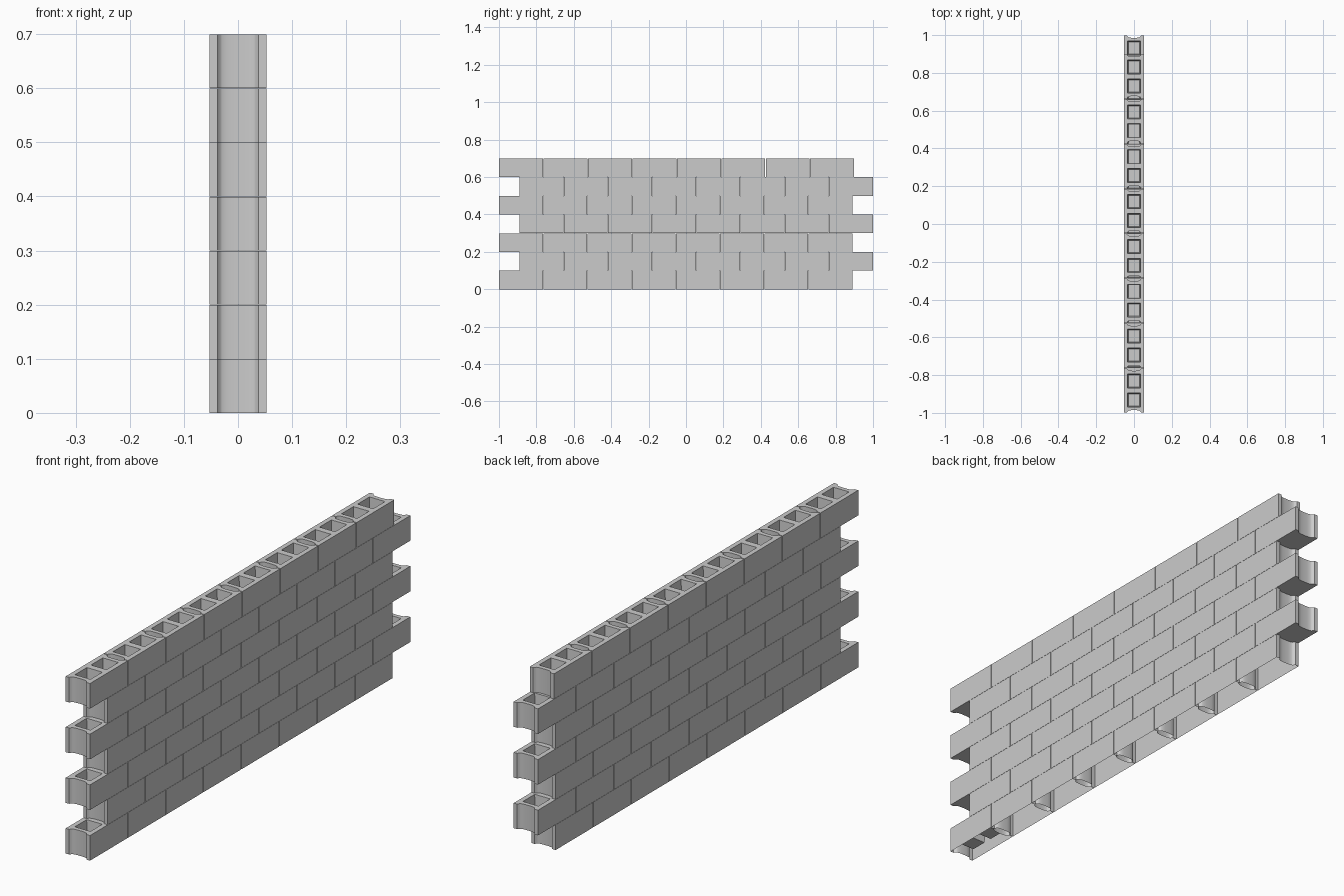
import bpy, bmesh, math

if "Cube" in bpy.data.objects:
    bpy.data.objects.remove(bpy.data.objects["Cube"])

HALF_W = 0.053      # half thickness of the wall
COURSE = 0.1        # course height
GAP = 0.003         # joint between blocks


def block_outline(length):
    """Plan of one block: flat flanges with a curved hollow at each end."""
    h = length / 2
    end = [(HALF_W, h), (0.038, h)]
    for i in range(9):
        x = 0.032 * math.cos(math.pi * i / 8)
        end.append((x, h - 0.013 * (1 - (x / 0.042) ** 4)))
    end += [(-0.038, h), (-HALF_W, h)]
    return end + [(-x, -y) for x, y in end]


def loop(bm, pts, z):
    vs = [bm.verts.new((x, y, z)) for x, y in pts]
    es = [bm.edges.new((vs[i], vs[(i + 1) % len(vs)])) for i in range(len(vs))]
    return vs, es


def bridge(bm, a, b):
    n = len(a)
    for i in range(n):
        j = (i + 1) % n
        bm.faces.new((a[i], a[j], b[j], b[i]))


def rect(cy, hx, hy):
    return [(hx, cy + hy), (-hx, cy + hy), (-hx, cy - hy), (hx, cy - hy)]


def block_mesh(name, length, cores=True, closed=True):
    bm = bmesh.new()
    pts = block_outline(length)
    height = COURSE - 0.0008
    top, edges = loop(bm, pts, height)
    base, _ = loop(bm, pts, 0)
    bridge(bm, base, top)
    if closed:
        bm.faces.new(base[::-1])
    # two tapered cores sunk into the top
    if cores:
        for cy in (-0.05, 0.05):
            rim, rim_edges = loop(bm, rect(cy, 0.034, 0.037), height)
            floor, _ = loop(bm, rect(cy, 0.029, 0.032), 0.025)
            bridge(bm, rim, floor)
            bm.faces.new(floor)
            edges += rim_edges
    bmesh.ops.triangle_fill(bm, use_beauty=True, use_dissolve=False, edges=edges)
    bmesh.ops.recalc_face_normals(bm, faces=bm.faces)
    for f in bm.faces:
        f.smooth = True
    mesh = bpy.data.meshes.new(name)
    bm.to_mesh(mesh)
    bm.free()
    mesh.set_sharp_from_angle(angle=math.radians(30))
    return mesh


PITCH, TOP_PITCH = 0.2363, 0.2375
hollow = block_mesh("hollow_block", PITCH - GAP)
base_end = block_mesh("base_end_block", PITCH - GAP, closed=False)
base_mid = block_mesh("base_block", PITCH - GAP, cores=False, closed=False)
capping = block_mesh("top_block", TOP_PITCH - GAP)

# seven courses in running bond
for row in range(7):
    pitch = TOP_PITCH if row == 6 else PITCH
    start = -1.0 if row % 2 == 0 else 1.0 - 8 * pitch
    for i in range(8):
        if row == 0:
            mesh = base_end if i == 0 else base_mid
        else:
            mesh = capping if row == 6 else hollow
        ob = bpy.data.objects.new(f"block_row{row + 1}_{i + 1}", mesh)
        ob.location = (0, start + (i + 0.5) * pitch, row * COURSE)
        bpy.context.collection.objects.link(ob)
